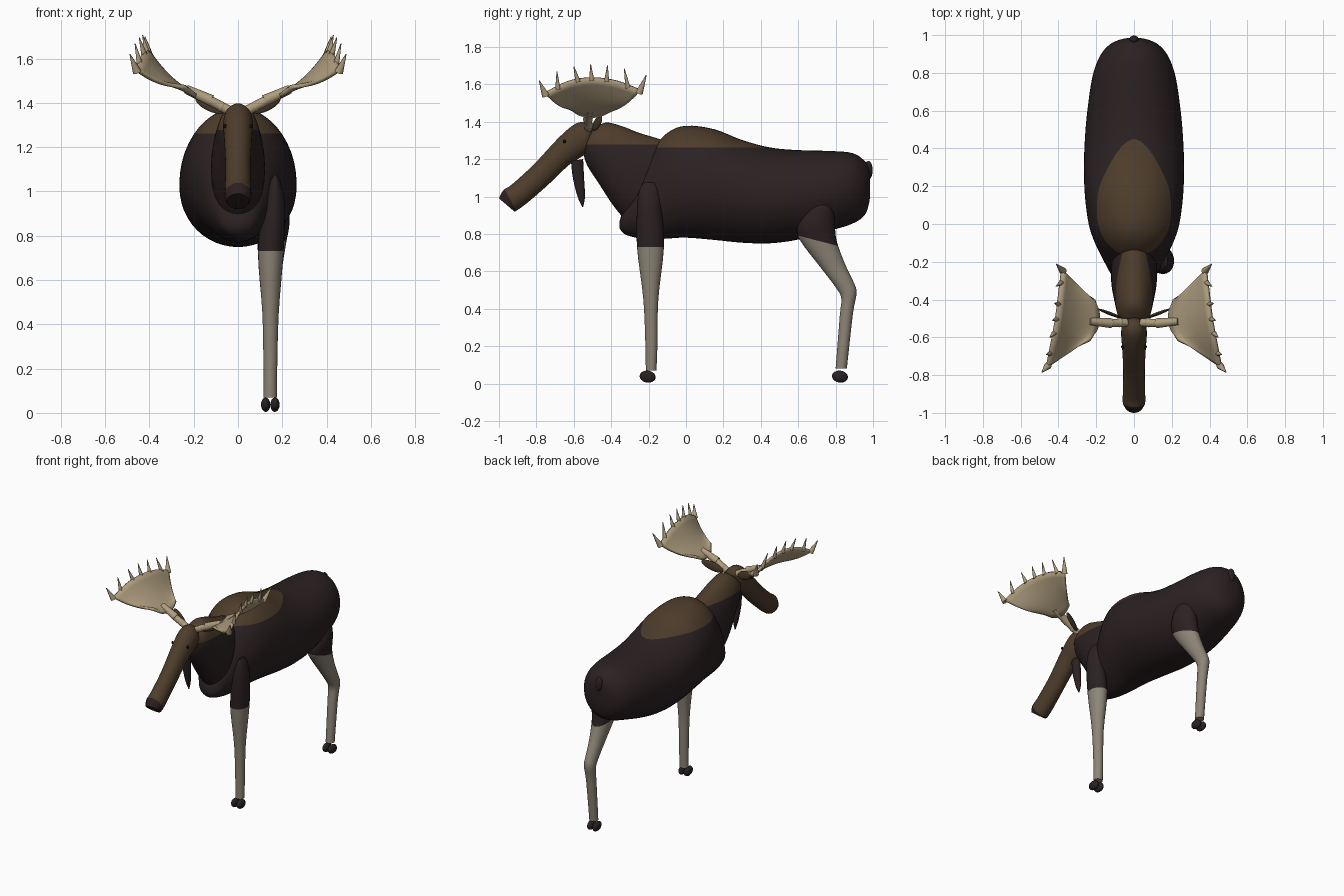
import bpy, bmesh, math
from mathutils import Vector, Matrix

if "Cube" in bpy.data.objects:
    bpy.data.objects.remove(bpy.data.objects["Cube"])


def mat(name, rgb):
    m = bpy.data.materials.new(name)
    m.diffuse_color = (*rgb, 1)
    m.use_nodes = True
    m.node_tree.nodes["Principled BSDF"].inputs["Base Color"].default_value = m.diffuse_color
    return m


DARK = mat("dark coat", (0.024, 0.015, 0.016))
BROWN = mat("brown coat", (0.075, 0.046, 0.024))
PALE = mat("pale leg", (0.27, 0.235, 0.185))
BONE = mat("antler bone", (0.43, 0.34, 0.21))
NOSE = mat("muzzle", (0.026, 0.014, 0.014))
HOOF = mat("hoof", (0.022, 0.015, 0.017))
BLACK = mat("eye black", (0.006, 0.005, 0.005))


def finish(bm, name, mats, mirror=False, solid=0, angle=50):
    bmesh.ops.recalc_face_normals(bm, faces=bm.faces)
    me = bpy.data.meshes.new(name)
    bm.to_mesh(me)
    bm.free()
    ob = bpy.data.objects.new(name, me)
    bpy.context.collection.objects.link(ob)
    for m in mats:
        me.materials.append(m)
    bpy.ops.object.select_all(action='DESELECT')
    ob.select_set(True)
    bpy.context.view_layer.objects.active = ob
    bpy.ops.object.shade_smooth_by_angle(angle=math.radians(angle))
    if solid:
        s = ob.modifiers.new("thickness", 'SOLIDIFY')
        s.thickness, s.offset = solid, 0
    if mirror:
        ob.modifiers.new("both sides", 'MIRROR')
    return ob


def smooth_rows(rows, steps):
    """Catmull-Rom interpolation of rows of numbers."""
    rows = [Vector(r) for r in rows]
    out = []
    for i in range(len(rows) - 1):
        a, b, c, d = rows[max(i - 1, 0)], rows[i], rows[i + 1], rows[min(i + 2, len(rows) - 1)]
        for k in range(steps):
            t = k / steps
            out.append(0.5 * (2 * b + (c - a) * t + (2 * a - 5 * b + 4 * c - d) * t * t
                              + (3 * b - a - 3 * c + d) * t ** 3))
    return out + [rows[-1]]


def loft(name, rows, mats, plane=None, seg=32, steps=4):
    """Elliptic rings; row = y, z of one side, y, z of the other, half width, x."""
    bm = bmesh.new()
    rings = []
    for ya, za, yb, zb, w, x in smooth_rows([tuple(r) + (0,) * (6 - len(r)) for r in rows], steps):
        ring = []
        for i in range(seg):
            a = 2 * math.pi * i / seg
            k = 0.5 - 0.5 * math.cos(a)
            ring.append(bm.verts.new((x + w * math.sin(a), ya + (yb - ya) * k, za + (zb - za) * k)))
        rings.append(ring)
    for p, q in zip(rings, rings[1:]):
        for i in range(seg):
            j = (i + 1) % seg
            bm.faces.new((p[i], p[j], q[j], q[i]))
    bm.faces.new(rings[0])
    bm.faces.new(rings[-1])
    if plane:  # second colour beyond the plane
        co, no = Vector(plane[0]), Vector(plane[1])
        bmesh.ops.bisect_plane(bm, geom=bm.verts[:] + bm.edges[:] + bm.faces[:], plane_co=co, plane_no=no)
        for f in bm.faces:
            f.material_index = int((f.calc_center_median() - co).dot(no) > 0)
    return finish(bm, name, mats)


def ball(bm, c, axes, radii):
    m = Matrix([Vector(a).normalized() * r for a, r in zip(axes, radii)]).transposed().to_4x4()
    bmesh.ops.create_uvsphere(bm, u_segments=20, v_segments=12, radius=1, matrix=Matrix.Translation(c) @ m)


def cone(bm, p, q, r1, r2, seg=12):
    p, q = Vector(p), Vector(q)
    d = q - p
    m = Matrix.Translation((p + q) / 2) @ d.to_track_quat('Z', 'Y').to_matrix().to_4x4()
    bmesh.ops.create_cone(bm, cap_ends=True, segments=seg, radius1=r1, radius2=r2, depth=d.length, matrix=m)


XYZ = ((1, 0, 0), (0, 1, 0), (0, 0, 1))

# Trunk with hump and brown saddle
loft("body", [
    (-.355, .83, -.355, .87, .02), (-.33, .80, -.33, .94, .075), (-.27, .78, -.25, 1.12, .125),
    (-.2, .77, -.19, 1.24, .16), (-.1, .775, -.1, 1.34, .207), (0, .78, 0, 1.378, .24),
    (.15, .768, .15, 1.36, .26), (.3, .753, .3, 1.302, .265), (.45, .75, .45, 1.262, .26),
    (.6, .77, .6, 1.248, .247), (.78, .82, .78, 1.243, .22), (.89, .855, .89, 1.232, .18),
    (.955, .90, .95, 1.195, .125), (.98, .97, .98, 1.15, .06), (.985, 1.04, .985, 1.08, .01)],
    [DARK, BROWN], ((0, 0, 1.262), (0, 0, 1)), 48)

# Neck with brown mane
loft("neck", [
    (-.55, 1.24, -.5, 1.355, .06), (-.53, 1.17, -.43, 1.395, .085), (-.46, 1.06, -.34, 1.375, .105),
    (-.38, .94, -.25, 1.34, .12), (-.3, .86, -.12, 1.3, .12), (-.2, .85, 0, 1.25, .1)],
    [DARK, BROWN], ((0, 0, 1.278), (0, 0, 1)))

# Long head with dark muzzle end
loft("head", [
    (-.505, 1.28, -.495, 1.35, .03), (-.53, 1.235, -.52, 1.388, .06), (-.57, 1.205, -.585, 1.392, .068),
    (-.63, 1.165, -.68, 1.315, .063), (-.74, 1.06, -.81, 1.175, .057), (-.85, .965, -.93, 1.065, .059),
    (-.905, .925, -.975, 1.035, .06), (-.918, .92, -1, .99, .05)],
    [BROWN, NOSE], ((0, -.925, .955), (0, -.88, -.47)))

# Hanging throat flap
loft("dewlap", [(-.615, 1.19, -.55, 1.2, .025), (-.605, 1.1, -.545, 1.1, .025),
                (-.58, 1.0, -.54, 1.0, .015), (-.555, .945, -.55, .945, .003)], [DARK], seg=16)

# Legs on the one side, dark above and pale below
loft("front_leg", [
    (-.225, 1.075, -.17, 1.075, .008, .168), (-.25, 1.03, -.145, 1.03, .028, .168),
    (-.262, .93, -.13, .93, .05, .162), (-.262, .73, -.118, .73, .058, .148),
    (-.228, .45, -.148, .45, .037, .147), (-.217, .2, -.153, .2, .031, .146),
    (-.215, .07, -.158, .07, .03, .145)],
    [PALE, DARK], ((0, 0, .73), (0, 0, 1)), 24)
loft("hind_leg", [
    (.68, .985, .75, .985, .02, .175), (.625, .93, .785, .95, .06, .165), (.595, .835, .795, .87, .072, .16),
    (.61, .765, .805, .765, .065, .152), (.72, .62, .85, .64, .048, .148), (.80, .515, .895, .545, .04, .147),
    (.83, .455, .912, .485, .038, .147), (.822, .36, .892, .37, .033, .146), (.80, .08, .86, .08, .029, .145)],
    [PALE, DARK], ((0, .7, .765), (0, .25, .97)), 24)

# Cloven hooves
for name, y in (("front_hoof", -.205), ("hind_hoof", .823)):
    bm = bmesh.new()
    for dx in (-.021, .021):
        ball(bm, (.146 + dx, y, .037), ((1, 0, 0), (0, 1, -.15), (0, .15, 1)), (.021, .043, .032))
    finish(bm, name, [HOOF])

# Short tail
bm = bmesh.new()
ball(bm, (0, .975, 1.14), XYZ, (.026, .023, .05))
finish(bm, "tail", [DARK])

# Ears and eyes
bm = bmesh.new()
ball(bm, (.125, -.475, 1.392), ((.13, .05, .06), (-.36, .93, 0), (-.4, -.15, 1)), (.078, .009, .03))
finish(bm, "ears", [BROWN], True)
bm = bmesh.new()
ball(bm, (.06, -.65, 1.295), XYZ, (.008, .009, .009))
finish(bm, "eyes", [BLACK], True)

# Antler stems
bm = bmesh.new()
cone(bm, (.04, -.522, 1.365), (.13, -.525, 1.412), .022, .022)
cone(bm, (.12, -.525, 1.41), (.235, -.515, 1.462), .026, .02)
ball(bm, (.075, -.522, 1.383), XYZ, (.022, .025, .024))
finish(bm, "antler_stems", [BONE], True)

# Cupped antler palms: root point and outer point of each rib
ribs = smooth_rows([
    (.235, -.615, 1.475, .46, -.755, 1.55), (.20, -.57, 1.44, .435, -.63, 1.612),
    (.185, -.51, 1.428, .412, -.505, 1.632), (.188, -.455, 1.435, .395, -.37, 1.615),
    (.205, -.405, 1.462, .38, -.245, 1.567)], 5)
bm = bmesh.new()
N = 8
grid = []
for r in ribs:
    a, b = Vector(r[:3]), Vector(r[3:])
    grid.append([bm.verts.new(a.lerp(b, k / N) + Vector((.35, 0, -.9)) * .022 * math.sin(math.pi * k / N))
                 for k in range(N + 1)])
for p, q in zip(grid, grid[1:]):
    for k in range(N):
        bm.faces.new((p[k], p[k + 1], q[k + 1], q[k]))
finish(bm, "antler_palms", [BONE], True, .018)

# Tines along the outer edge of the palms
tips = [(.488, -.785, 1.62), (.465, -.69, 1.668), (.446, -.6, 1.695), (.431, -.51, 1.706),
        (.421, -.42, 1.7), (.413, -.33, 1.683), (.412, -.212, 1.65)]
bm = bmesh.new()
for i, tip in enumerate(tips):
    base = Vector(ribs[round(i * (len(ribs) - 1) / 6)][3:])
    base += (base - Vector(tip)) * .15
    cone(bm, base, tip, .02 if i in (0, 6) else .014, .002, 10)
finish(bm, "antler_tines", [BONE], True)
